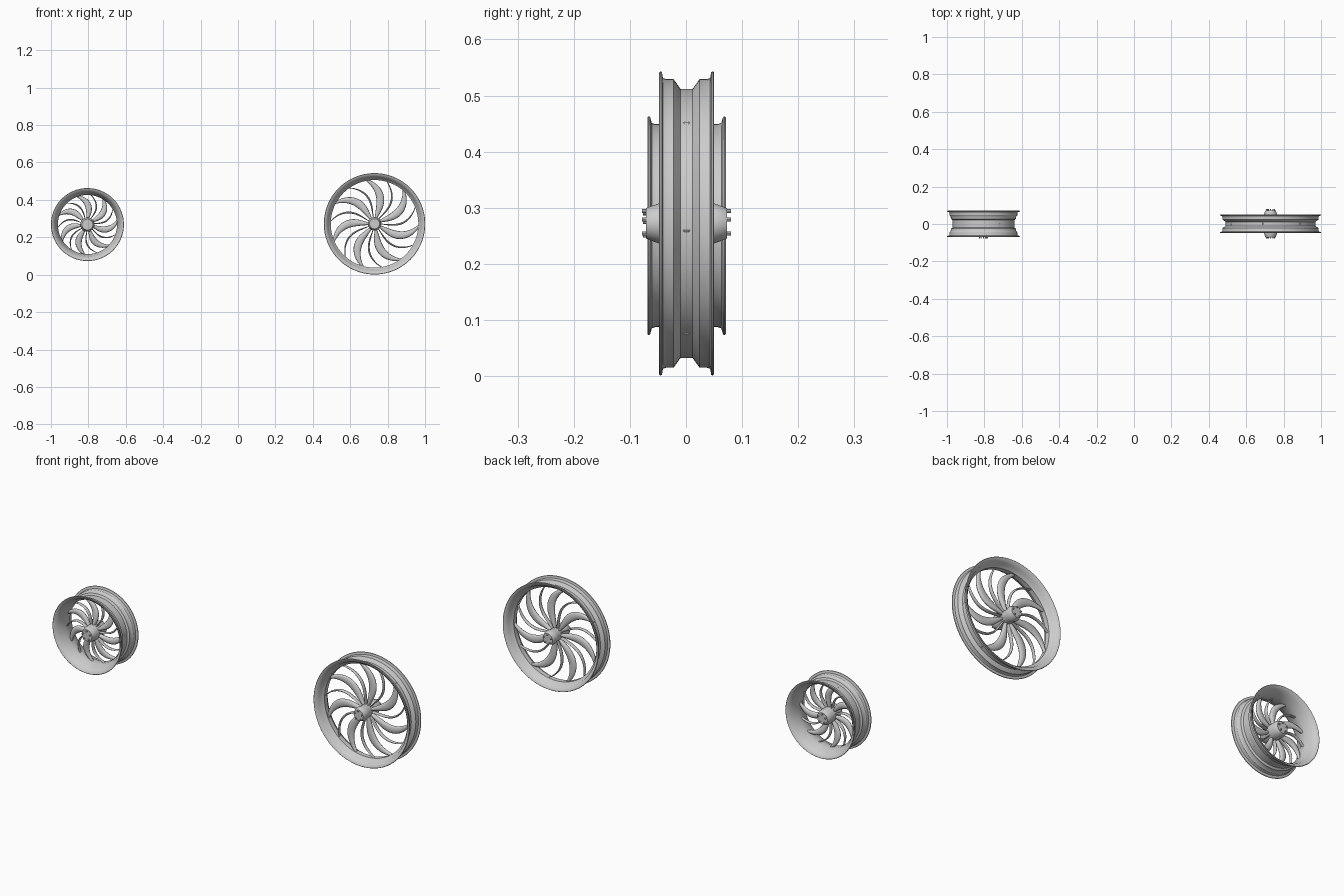
import bpy, bmesh, math
from mathutils import Vector

cube = bpy.data.objects.get("Cube")
if cube:
    bpy.data.objects.remove(cube)

metal = bpy.data.materials.new("light_grey_metal")
metal.use_nodes = True
GREY = (0.6, 0.6, 0.6, 1)
metal.diffuse_color = GREY
metal.node_tree.nodes["Principled BSDF"].inputs["Base Color"].default_value = GREY


def finish(name, bm, centre, angle=35):
    bmesh.ops.recalc_face_normals(bm, faces=bm.faces)
    mesh = bpy.data.meshes.new(name)
    bm.to_mesh(mesh)
    bm.free()
    mesh.materials.append(metal)
    ob = bpy.data.objects.new(name, mesh)
    ob.location = centre
    bpy.context.collection.objects.link(ob)
    bpy.ops.object.select_all(action='DESELECT')
    ob.select_set(True)
    bpy.context.view_layer.objects.active = ob
    bpy.ops.object.shade_smooth_by_angle(angle=math.radians(angle))
    return ob


def loft(bm, rings, closed):
    """Skin rings of points; closed joins last to first, otherwise caps the ends."""
    loops = [[bm.verts.new(p) for p in ring] for ring in rings]
    n = len(loops[0])
    for a, b in zip(loops, loops[1:] + loops[:1] if closed else loops[1:]):
        for i in range(n):
            j = (i + 1) % n
            bm.faces.new((a[i], a[j], b[j], b[i]))
    if not closed:
        bm.faces.new(loops[0])
        bm.faces.new(loops[-1])


def polar(r, a, y):
    return Vector((r * math.cos(a), y, r * math.sin(a)))


def turned(name, profile, centre, closed, steps=96):
    """Revolve a (y, radius) profile round the axle."""
    bm = bmesh.new()
    loft(bm, [[polar(r, math.tau * i / steps, y) for i in range(steps)]
              for y, r in profile], closed)
    return finish(name, bm, centre)


def spokes(name, centre, count, start, sweep, r0, r1, width, depth, y0, y1):
    """Spiral spokes with a lens section, tapering towards both ends."""
    bm = bmesh.new()
    steps, sides = 18, 12
    for k in range(count):
        base = start + math.tau * k / count
        path = []
        for i in range(steps + 1):
            t = i / steps
            ang = base + sweep * (t ** 1.8) - 0.12 * math.sin(math.pi * t)
            path.append(polar(r0 + (r1 - r0) * t, ang, y0 + (y1 - y0) * t))
        rings = []
        for i, p in enumerate(path):
            t = i / steps
            along = (path[min(i + 1, steps)] - path[max(i - 1, 0)]).normalized()
            side = along.cross(Vector((0, 1, 0))).normalized()
            deep = side.cross(along)
            swell = 0.25 + 0.75 * math.sin(math.pi * t ** 1.1) ** 0.9 if t < 1 else 0.25
            w, d = width * swell / 2, depth * (1 - 0.35 * t) / 2
            rings.append([p + side * w * math.cos(math.tau * s / sides)
                          + deep * d * math.sin(math.tau * s / sides)
                          for s in range(sides)])
        loft(bm, rings, False)
    return finish(name, bm, centre, 60)


def bolts(name, centre, ring, y_faces):
    bm = bmesh.new()
    for y in y_faces:
        for k in range(5):
            c = polar(ring, math.pi / 2 + math.tau * k / 5, 0)
            loft(bm, [[c + polar(0.0035, math.tau * s / 8, y + dy) for s in range(8)]
                      for dy in (-0.006, 0.006)], False)
    return finish(name, bm, centre)


def wheel(prefix, centre, outer, inner, hub, bolt_faces, blade, start):
    # Rim: outer barrel one way, inner barrel back, each mirrored across the middle
    profile = ([(-y, r) for y, r in outer] + [(y, r) for y, r in reversed(outer)]
               + inner + [(-y, r) for y, r in reversed(inner)])
    turned(prefix + "_rim", profile, centre, True)
    turned(prefix + "_hub", hub, centre, False, 48)
    bolts(prefix + "_hub_bolts", centre, 0.022, bolt_faces)
    r1, width, y0 = blade
    spokes(prefix + "_wide_spokes", centre, 7, start, 0.42, 0.026, r1,
           width, 0.024, y0, 0)
    spokes(prefix + "_thin_spokes", centre, 7, start + math.pi / 7, 0.42, 0.026, r1,
           width * 0.24, 0.024, y0, 0)


# Large narrow wheel
wheel("large_wheel", (0.73, 0.001, 0.272),
      [(0.047, 0.271), (0.044, 0.270), (0.042, 0.259), (0.036, 0.257),
       (0.023, 0.257), (0.011, 0.240)],
      [(0.049, 0.269), (0.047, 0.262), (0.036, 0.250), (0.022, 0.246), (0.012, 0.234)],
      [(-0.072, 0.016), (-0.072, 0.027), (-0.068, 0.029), (-0.048, 0.036),
       (-0.028, 0.032), (0.028, 0.032), (0.048, 0.036), (0.068, 0.029),
       (0.072, 0.027), (0.072, 0.016)],
      (-0.073, 0.073), (0.238, 0.042, 0), math.radians(25))

# Small wide wheel
wheel("small_wheel", (-0.805, 0.001, 0.268),
      [(0.068, 0.195), (0.065, 0.194), (0.062, 0.183), (0.056, 0.181),
       (0.046, 0.181), (0.038, 0.175), (0.026, 0.174), (0.020, 0.165)],
      [(0.070, 0.193), (0.068, 0.187), (0.056, 0.175), (0.040, 0.169), (0.018, 0.158)],
      [(-0.070, 0.016), (-0.070, 0.029), (-0.064, 0.032), (-0.045, 0.038),
       (0.030, 0.038), (0.046, 0.032), (0.050, 0.029), (0.050, 0.016)],
      (-0.072, 0.052), (0.162, 0.034, -0.015), math.radians(35))
